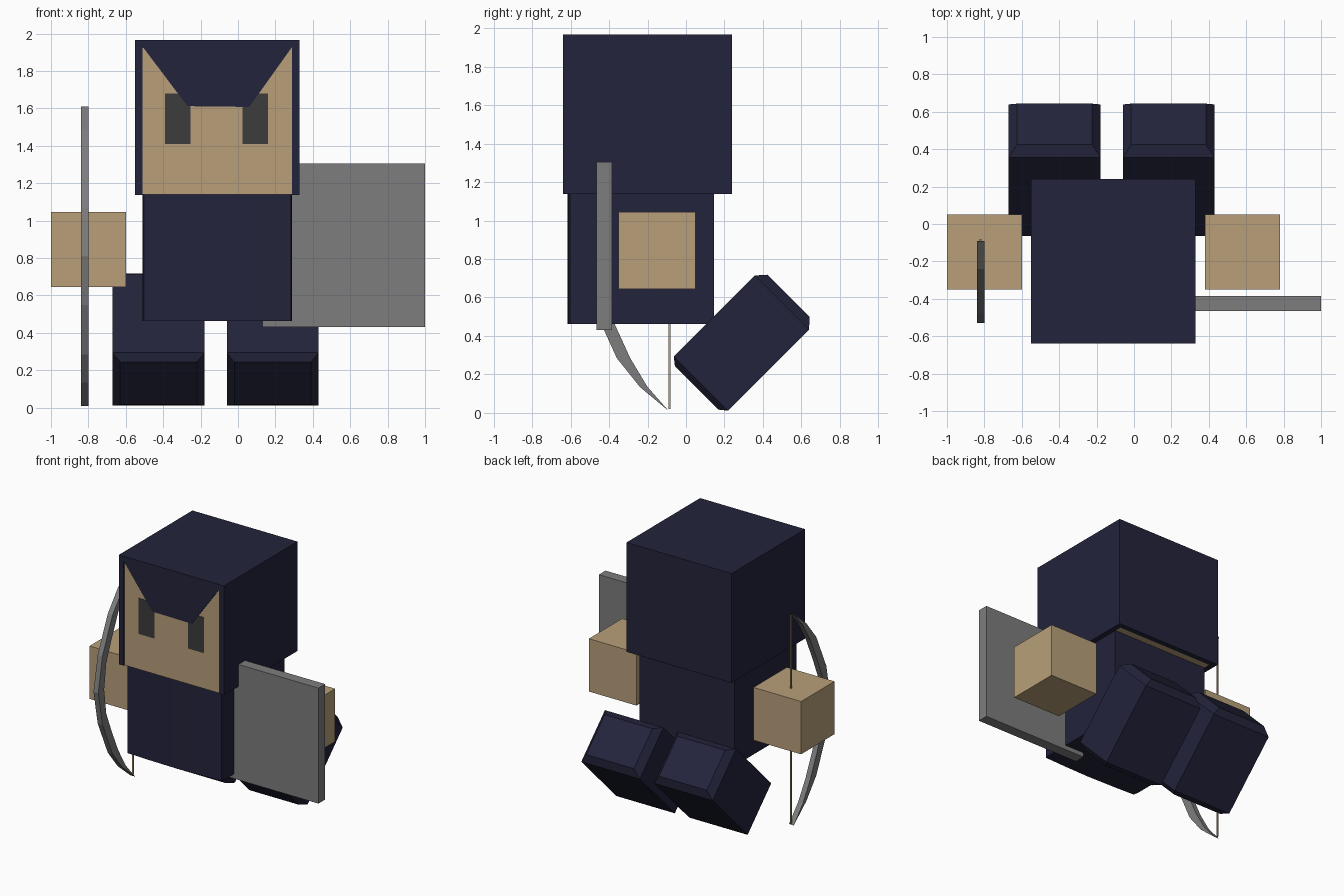
import bpy, bmesh, math
from mathutils import Vector

if "Cube" in bpy.data.objects:
    bpy.data.objects.remove(bpy.data.objects["Cube"])


def material(name, rgb):
    m = bpy.data.materials.new(name)
    m.diffuse_color = (*rgb, 1)
    m.use_nodes = True
    m.node_tree.nodes["Principled BSDF"].inputs["Base Color"].default_value = m.diffuse_color
    return m


NAVY = material("navy cloth", (0.017, 0.017, 0.045))
SKIN = material("tan skin", (0.48, 0.35, 0.195))
GREY = material("grey metal", (0.205, 0.205, 0.205))
DARK = material("dark grey eyes", (0.045, 0.045, 0.045))


def finish(name, bm, mat):
    bmesh.ops.recalc_face_normals(bm, faces=bm.faces)
    me = bpy.data.meshes.new(name)
    bm.to_mesh(me)
    bm.free()
    me.materials.append(mat)
    ob = bpy.data.objects.new(name, me)
    bpy.context.collection.objects.link(ob)
    return ob


def box_bm(lo, hi):
    bm = bmesh.new()
    bmesh.ops.create_cube(bm, size=1)
    for v in bm.verts:
        v.co = Vector([lo[i] if v.co[i] < 0 else hi[i] for i in range(3)])
    return bm


def box(name, lo, hi, mat):
    return finish(name, box_bm(lo, hi), mat)


def prism(name, points, offset, mat):
    """Extrude a planar outline along an offset vector."""
    bm = bmesh.new()
    face = bm.faces.new([bm.verts.new(p) for p in points])
    ext = bmesh.ops.extrude_face_region(bm, geom=[face], use_keep_orig=True)
    verts = [g for g in ext["geom"] if isinstance(g, bmesh.types.BMVert)]
    bmesh.ops.translate(bm, verts=verts, vec=offset)
    return finish(name, bm, mat)


# Head, eyes and the pointed fringe of the hood
box("head", (-0.51, -0.633, 1.14), (0.29, 0.20, 1.925), SKIN)
for side, x in (("left", -0.39), ("right", 0.025)):
    box(side + "_eye", (x, -0.636, 1.41), (x + 0.135, -0.63, 1.68), DARK)
prism("hood_fringe",
      [(x, -0.64, z) for x, z in ((-0.51, 1.93), (-0.27, 1.612), (0.06, 1.608), (0.29, 1.93))],
      (0, 0.02, 0), NAVY)

# Hood: a shell open at the front and the bottom
bm = box_bm((-0.55, -0.64, 1.138), (0.33, 0.24, 1.967))
bm.normal_update()
opening = [f for f in bm.faces if f.normal.y < -0.5 or f.normal.z < -0.5]
bmesh.ops.delete(bm, geom=opening, context="FACES")
hood = finish("hood", bm, NAVY)
# make sure the shell thickens inward
top = max(hood.data.polygons, key=lambda p: p.center.z)
shell = hood.modifiers.new("thickness", "SOLIDIFY")
shell.thickness = 0.04
shell.offset = -1 if top.normal.z > 0 else 1
shell.use_even_offset = True

# Robe with a slightly bowed front
prism("robe",
      [(x, y, 0.463) for x, y in ((-0.51, 0.145), (-0.51, -0.56), (-0.503, -0.602), (-0.33, -0.61),
                                  (-0.11, -0.615), (0.11, -0.61), (0.283, -0.602), (0.29, -0.56),
                                  (0.29, 0.145))],
      (0, 0, 0.68), NAVY)

# Floating hands
for side, x in (("left", -1.0), ("right", 0.38)):
    box(side + "_hand", (x, -0.35, 0.645), (x + 0.40, 0.05, 1.045), SKIN)

# Shield
box("shield", (0.13, -0.465, 0.43), (1.0, -0.385, 1.305), GREY)

# Feet: blocks tilted 45 degrees with tapered ends
S = math.sqrt(0.5)
for side, x0, x1 in (("left", -0.67, -0.18), ("right", -0.06, 0.43)):
    bm = bmesh.new()
    rings = []
    for u, inset in ((0.131, 0.04), (0.163, 0.0), (0.757, 0.0), (0.808, 0.045)):
        a, b, lo, hi = x0 + inset, x1 - inset, -0.147 + inset, 0.253 - inset
        rings.append([bm.verts.new((x, (u - v) * S, (u + v) * S))
                      for x, v in ((a, lo), (b, lo), (b, hi), (a, hi))])
    for r, s in zip(rings, rings[1:]):
        for i in range(4):
            j = (i + 1) % 4
            bm.faces.new((r[i], r[j], s[j], s[i]))
    bm.faces.new(rings[0])
    bm.faces.new(rings[-1])
    finish(side + "_foot", bm, NAVY)

# Bow: curved limbs mirrored about the grip height
MID = 0.81
outer = [(-0.09, 0.01), (-0.24, 0.135), (-0.36, 0.285), (-0.48, 0.55), (-0.53, MID)]
inner = [(-0.46, MID), (-0.435, 0.62), (-0.37, 0.46), (-0.29, 0.285), (-0.20, 0.135)]


def flip(pts):
    return [(y, 2 * MID - z) for y, z in reversed(pts)]


outline = outer + flip(outer[:-1]) + flip(inner[1:]) + inner
prism("bow", [(-0.84, y, z) for y, z in outline], (0.04, 0, 0), GREY)

# Bow string
box("bow_string", (-0.825, -0.09, 0.02), (-0.815, -0.08, 1.60), SKIN)
